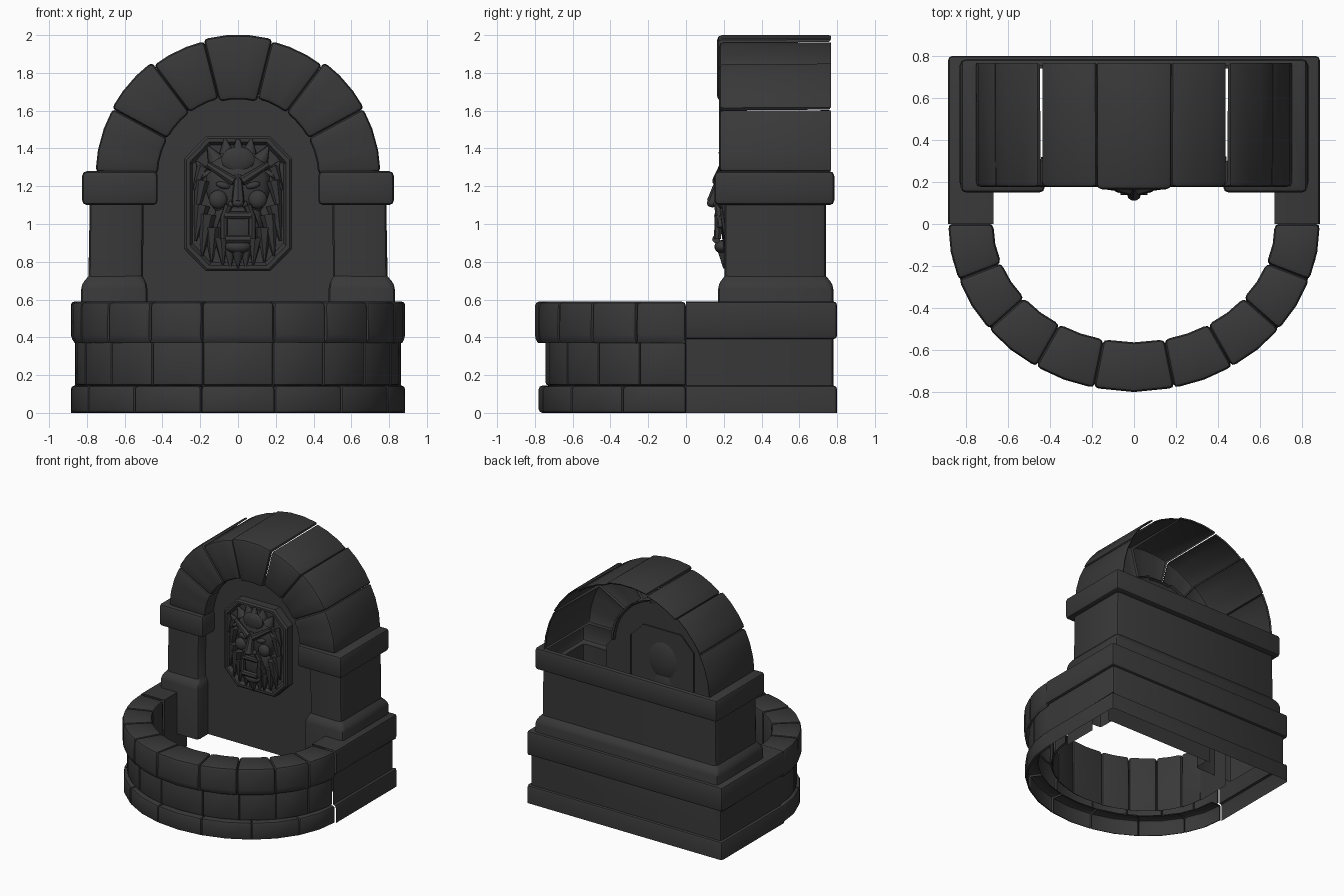
import bpy, bmesh, math
from mathutils import Vector, Matrix

if "Cube" in bpy.data.objects:
    bpy.data.objects.remove(bpy.data.objects["Cube"])

mat = bpy.data.materials.new("dark_stone")
mat.diffuse_color = (0.04, 0.04, 0.04, 1)
mat.use_nodes = True
mat.node_tree.nodes["Principled BSDF"].inputs["Base Color"].default_value = mat.diffuse_color


def finish(bm, name, angle=35):
    me = bpy.data.meshes.new(name)
    bm.normal_update()
    bm.to_mesh(me)
    bm.free()
    me.materials.append(mat)
    ob = bpy.data.objects.new(name, me)
    bpy.context.collection.objects.link(ob)
    bpy.ops.object.select_all(action='DESELECT')
    ob.select_set(True)
    bpy.context.view_layer.objects.active = ob
    bpy.ops.object.shade_smooth_by_angle(angle=math.radians(angle))
    return ob


def bevel_sharp(bm, size):
    bm.normal_update()
    edges = [e for e in bm.edges if len(e.link_faces) == 2 and e.is_convex
             and e.calc_face_angle(0) > 0.5
             and any(f.material_index == 0 for f in e.link_faces)]
    bmesh.ops.bevel(bm, geom=edges, offset=size, offset_type='OFFSET', segments=2,
                    profile=0.5, affect='EDGES', clamp_overlap=True, material=0)


def stone(name, sections, dead, size):
    """Bevelled block lofted through sections; joint faces and sides in dead are left open."""
    bm = bmesh.new()
    rows = [[bm.verts.new(p) for p in s] for s in sections]
    n = len(rows[0])
    for a, b in zip(rows, rows[1:]):
        for i in range(n):
            j = (i + 1) % n
            f = bm.faces.new((a[i], a[j], b[j], b[i]))
            f.material_index = 1 if i in dead else 0
    for r in (rows[0], rows[-1]):
        bm.faces.new(r).material_index = 1
    bmesh.ops.recalc_face_normals(bm, faces=bm.faces)
    bevel_sharp(bm, size)
    bmesh.ops.delete(bm, geom=[f for f in bm.faces if f.material_index == 1], context='FACES')
    return finish(bm, name)


def strip(bm, rows, closed=False):
    vr = [[bm.verts.new(p) for p in r] for r in rows]
    n = len(vr[0])
    for a, b in zip(vr, vr[1:]):
        for i in range(n if closed else n - 1):
            j = (i + 1) % n
            bm.faces.new((a[i], a[j], b[j], b[i]))
    return vr


# basin front: three courses of curved stones
def course(name, angles, rx, ry, profile, dead, size):
    # profile: (inset, z) points around the cross-section
    for k, (a0, a1) in enumerate(zip(angles, angles[1:])):
        secs = []
        for t in (0, 0.5, 1):
            a = math.radians(a0 + (a1 - a0) * t)
            secs.append([((rx - o) * math.sin(a), -(ry - o * 1.1) * math.cos(a), z)
                         for o, z in profile])
        stone(f"{name}_{k + 1}", secs, dead, size)


step = (90 - 12.5) / 4
half = [12.5 + step * i for i in range(5)]
nine = [-a for a in reversed(half)] + half
seven = [-90 + 180 / 7 * i for i in range(8)]
course("basin_rim_stone", nine, 0.885, 0.80, [(0, .39), (0, .59), (.215, .59), (.215, .1)], {3}, 0.024)
course("basin_wall_stone", nine, 0.862, 0.745, [(0, .145), (0, .39), (.08, .39), (.08, .145)], {1, 2, 3}, 0.018)
course("basin_base_stone", seven, 0.885, 0.78, [(0, 0), (0, .145), (.1, .145), (.1, 0)], {2, 3}, 0.02)

# lower body: straight sides and back
bm = bmesh.new()
levels = [(0, .885, .8), (.145, .885, .8), (.145, .862, .78), (.39, .862, .78),
          (.39, .885, .8), (.59, .885, .8), (.59, .67, .74)]
strip(bm, [[(x, 0, z), (x, y, z), (-x, y, z), (-x, 0, z)] for z, x, y in levels])
bevel_sharp(bm, 0.022)
finish(bm, "lower_body")
bm = bmesh.new()
strip(bm, [[(.67, 0, z), (.67, .3, z)] for z in (.59, .1)])
strip(bm, [[(-.67, .3, z), (-.67, 0, z)] for z in (.59, .1)])
finish(bm, "basin_inner_sides")

# upper body: plinths, pilasters and cornice wrapping round the back
bm = bmesh.new()
levels = [(.25, .48, .83, .17, .78), (.68, .48, .83, .17, .78), (.725, .505, .79, .205, .74),
          (1.1, .5, .785, .205, .74), (1.1, .425, .825, .15, .785),
          (1.28, .425, .825, .15, .785), (1.28, .46, .73, .22, .755)]
strip(bm, [[(xi, .3, z), (xi, yf, z), (xo, yf, z), (xo, yb, z),
            (-xo, yb, z), (-xo, yf, z), (-xi, yf, z), (-xi, .3, z)]
           for z, xi, xo, yf, yb in levels])
bevel_sharp(bm, 0.025)
finish(bm, "pilasters_and_cornice")

# recessed niche panel
bm = bmesh.new()
pts = [(-.51, .25), (.51, .25), (.51, 1.2)]
pts += [(.47 * math.cos(math.pi * i / 16), 1.25 + .44 * math.sin(math.pi * i / 16)) for i in range(17)]
pts += [(-.51, 1.2)]
bm.faces.new([bm.verts.new((x, .3, z)) for x, z in pts])
finish(bm, "niche_panel")

# arch stones, open at the back
bounds = [-88, -61.5, -37, -14, 14, 37, 61.5, 88]
outer = [.755, .76, .74, .752, .74, .76, .755]
for k in range(7):
    R, r = outer[k], .41 if k == 3 else .425
    secs = []
    for t in (0, .33, .67, 1):
        a = math.radians(bounds[k] + (bounds[k + 1] - bounds[k]) * t)
        yf = .165 if k == 3 else .175
        secs.append([(q * math.sin(a), y, 1.25 + q * math.cos(a))
                     for q, y in ((R, .78), (R, yf), (r, yf), (r, .3))])
    stone(f"arch_stone_{k + 1}", secs, {3}, 0.024)

# octagonal medallion with a raised rim
bm = bmesh.new()
oct_pts = [(-.17, -.357), (.17, -.357), (.285, -.24), (.285, .24),
           (.17, .357), (-.17, .357), (-.285, .24), (-.285, -.24)]
rings = [(0, .31), (0, .235), (.012, .222), (.03, .222), (.045, .25)]
vr = strip(bm, [[(x * (1 - o / .285), y, 1.107 + z * (1 - o / .357)) for x, z in oct_pts]
                for o, y in rings], closed=True)
bm.faces.new(vr[-1])
finish(bm, "medallion", 25)

# carved mask
bm = bmesh.new()


def blob(x, y, z, sx, sy, sz, tilt=0):
    m = (Matrix.Translation((x, y, z)) @ Matrix.Rotation(tilt, 4, 'Y')
         @ Matrix.Diagonal((sx, sy, sz, 1)))
    bmesh.ops.create_uvsphere(bm, u_segments=14, v_segments=9, radius=1, matrix=m)


def lock(p, q, r0, r1):
    p, q = Vector(p), Vector(q)
    d = q - p
    m = Matrix.Translation((p + q) / 2) @ d.to_track_quat('Z', 'Y').to_matrix().to_4x4()
    bmesh.ops.create_cone(bm, cap_ends=True, segments=7, radius1=r0, radius2=r1,
                          depth=d.length, matrix=m)


blob(0, .25, 1.21, .175, .075, .2)       # skull
blob(0, .25, 1.0, .135, .065, .17)       # jaw
blob(0, .20, 1.34, .09, .025, .07)       # forehead
lock((0, .185, 1.26), (0, .145, 1.115), .018, .036)   # nose bridge
blob(0, .14, 1.11, .032, .03, .022)      # nose tip
lock((-.07, .168, 1.045), (.07, .168, 1.045), .02, .02)   # upper lip
lock((-.065, .16, .92), (.065, .16, .92), .022, .022)     # lower lip
blob(0, .19, .88, .07, .04, .035)        # chin
lock((0, .2, .88), (0, .2, .765), .045, .003)             # beard tip
lock((0, .21, 1.37), (0, .215, 1.45), .04, .01)
for s in (-1, 1):
    lock((s * .02, .163, 1.225), (s * .16, .195, 1.315), .026, .016)   # brow
    blob(s * .08, .185, 1.205, .04, .018, .018, -s * .25)             # eye
    blob(s * .033, .165, 1.105, .02, .02, .018)                       # nostril
    blob(s * .105, .19, 1.13, .05, .03, .05, s * .5)                  # cheek
    lock((s * .05, .17, 1.1), (s * .095, .185, .98), .022, .018)      # cheek fold
    lock((s * .075, .172, 1.045), (s * .075, .168, .92), .02, .02)    # mouth side
    # hair and beard locks
    for x0, z0, x1, z1, w in ((.06, 1.38, .07, 1.45, .04), (.12, 1.34, .16, 1.41, .045),
                              (.17, 1.26, .22, 1.33, .04), (.18, 1.3, .235, 1.18, .04),
                              (.19, 1.23, .225, 1.03, .04), (.19, 1.1, .225, .91, .045),
                              (.165, 1.05, .19, .83, .05), (.135, .98, .14, .80, .045),
                              (.09, .93, .08, .785, .04), (.045, .88, .04, .775, .035)):
        lock((s * x0, .23, z0), (s * x1, .222, z1), w, .006)
bmesh.ops.recalc_face_normals(bm, faces=bm.faces)
finish(bm, "carved_mask", 50)
